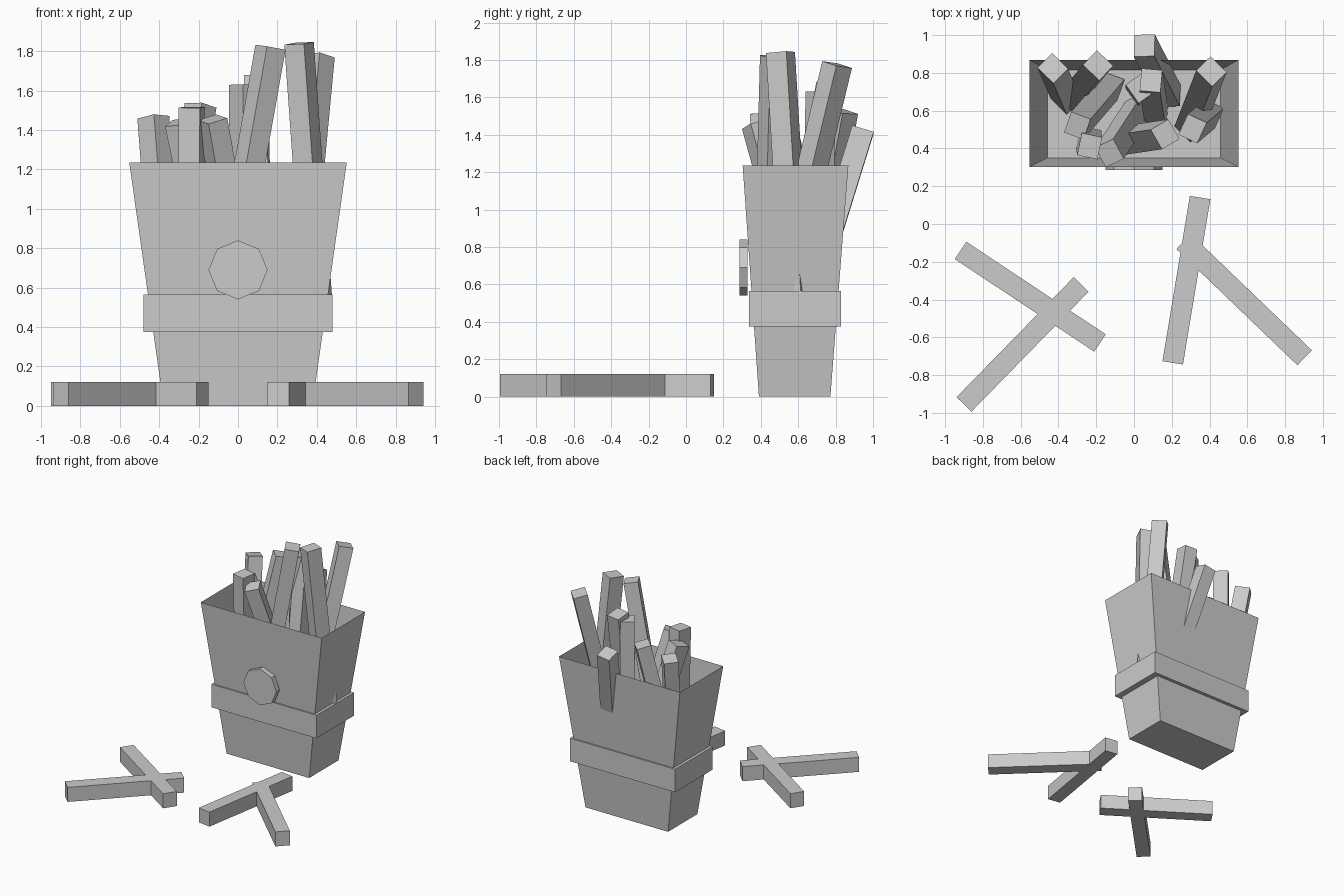
import bpy, bmesh
from math import radians, pi
from mathutils import Vector, Matrix

if "Cube" in bpy.data.objects:
    bpy.data.objects.remove(bpy.data.objects["Cube"])


def finish(name, bm):
    bmesh.ops.recalc_face_normals(bm, faces=bm.faces)
    mesh = bpy.data.meshes.new(name)
    bm.to_mesh(mesh)
    bm.free()
    obj = bpy.data.objects.new(name, mesh)
    bpy.context.collection.objects.link(obj)
    return obj


def box(name, size, matrix):
    bm = bmesh.new()
    bmesh.ops.create_cube(bm, size=1)
    bmesh.ops.scale(bm, vec=size, verts=bm.verts)
    bmesh.ops.transform(bm, matrix=matrix, verts=bm.verts)
    return finish(name, bm)


def stick(name, start, end, spin=0, w=0.11, h=0.12):
    """Square bar between two end points, turned by spin about its length."""
    a, b = Vector(start), Vector(end)
    d = b - a
    rot = Vector((0, 0, 1)).rotation_difference(d).to_matrix().to_4x4()
    m = Matrix.Translation((a + b) / 2) @ rot @ Matrix.Rotation(radians(spin), 4, 'Z')
    return box(name, (w, h, d.length), m)


# carton: tapered thin shell, closed at the bottom and open at the top
bm = bmesh.new()
rings = []
for z, hx, y0, y1 in ((0, 0.377, 0.39, 0.772), (1.235, 0.552, 0.303, 0.868)):
    rings.append([bm.verts.new((x, y, z)) for x, y in
                  ((-hx, y0), (hx, y0), (hx, y1), (-hx, y1))])
low, top = rings
bm.faces.new(low[::-1])
for i in range(4):
    j = (i + 1) % 4
    bm.faces.new((low[i], low[j], top[j], top[i]))
finish("carton", bm)

# solid band around the carton
box("carton_band", (0.96, 0.492, 0.19), Matrix.Translation((0, 0.583, 0.47)))

# eight-sided badge on the front
bm = bmesh.new()
bmesh.ops.create_cone(bm, cap_ends=True, segments=8, radius1=0.15, radius2=0.15, depth=0.042)
if not any(abs(v.co.x) < 1e-4 for v in bm.verts):
    bmesh.ops.rotate(bm, verts=bm.verts, matrix=Matrix.Rotation(pi / 8, 3, 'Z'))
bmesh.ops.transform(bm, verts=bm.verts,
                    matrix=Matrix.Translation((0, 0.307, 0.69)) @ Matrix.Rotation(pi / 2, 4, 'X'))
finish("badge", bm)

# fries standing in the carton: base, tip, spin
standing = [
    ((-0.36, 0.66, 0.56), (-0.43, 0.825, 1.465), 45),
    ((-0.33, 0.67, 0.60), (-0.19, 0.84, 1.525), 46),
    ((0.19, 0.68, 0.57), (0.055, 0.945, 1.425), 0),
    ((0.12, 0.56, 0.55), (0.09, 0.76, 1.67), -5),
    ((0.035, 0.70, 0.55), (0.035, 0.72, 1.63), 35),
    ((-0.12, 0.73, 0.56), (-0.30, 0.52, 1.44), -20),
    ((-0.24, 0.45, 0.60), (-0.235, 0.412, 1.515), -12),
    ((0.03, 0.62, 0.56), (-0.13, 0.375, 1.455), 27),
    ((-0.07, 0.44, 0.50), (0.165, 0.475, 1.82), 30),
    ((0.405, 0.585, 0.51), (0.31, 0.505, 1.84), -25),
    ((0.29, 0.50, 0.50), (0.41, 0.808, 1.775), 45),
]
for i, (base, tip, spin) in enumerate(standing, 1):
    stick(f"standing_fry_{i}", base, tip, spin)

# fries lying on the ground
lying = [
    ((-0.918, -0.140), (-0.180, -0.630)),
    ((-0.900, -0.955), (-0.280, -0.320)),
    ((0.350, 0.140), (0.205, -0.735)),
    ((0.263, -0.093), (0.903, -0.708)),
]
for i, (a, b) in enumerate(lying, 1):
    d = Vector(b) - Vector(a)
    mid = (Vector(a) + Vector(b)) / 2
    angle = Vector((1, 0)).angle_signed(d)
    m = Matrix.Translation((mid.x, mid.y, 0.06)) @ Matrix.Rotation(-angle, 4, 'Z')
    box(f"lying_fry_{i}", (d.length, 0.11, 0.12), m)
